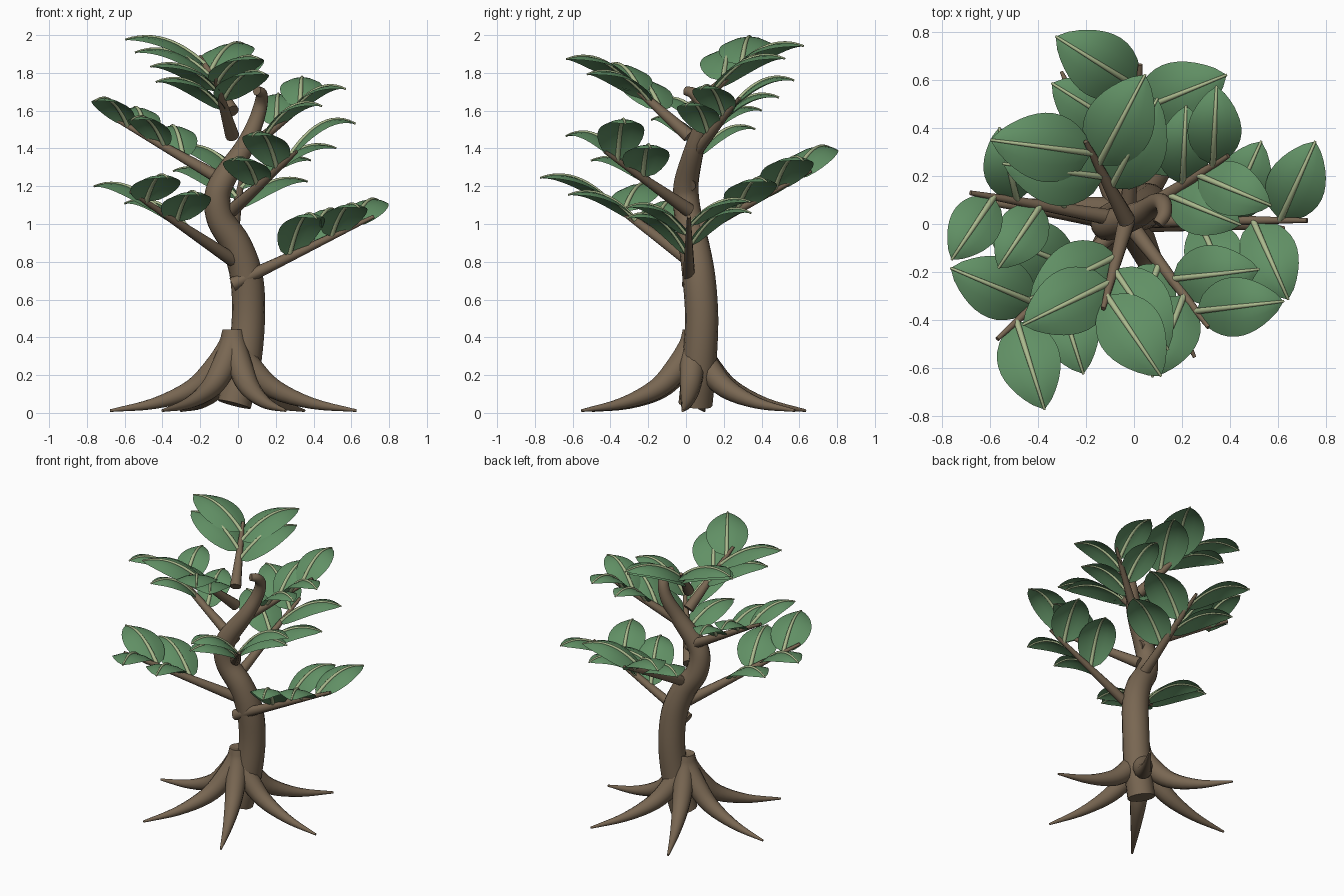
import bpy, bmesh, math
from mathutils import Vector

cube = bpy.data.objects.get("Cube")
if cube:
    bpy.data.objects.remove(cube, do_unlink=True)


def material(name, rgb):
    m = bpy.data.materials.new(name)
    m.use_nodes = True
    m.diffuse_color = (*rgb, 1)
    bsdf = m.node_tree.nodes["Principled BSDF"]
    bsdf.inputs["Base Color"].default_value = (*rgb, 1)
    bsdf.inputs["Roughness"].default_value = 0.8
    return m


bark = material("brown bark", (0.19, 0.135, 0.085))
leaf_green = material("leaf green", (0.12, 0.28, 0.13))
vein_green = material("pale vein green", (0.41, 0.49, 0.27))


def finish(bm, name, mats):
    mesh = bpy.data.meshes.new(name)
    bm.to_mesh(mesh)
    bm.free()
    obj = bpy.data.objects.new(name, mesh)
    bpy.context.collection.objects.link(obj)
    for m in mats:
        mesh.materials.append(m)
    bpy.ops.object.select_all(action="DESELECT")
    obj.select_set(True)
    bpy.context.view_layer.objects.active = obj
    bpy.ops.object.shade_smooth_by_angle(angle=math.radians(50))
    return obj


def smooth_path(points, steps):
    """Catmull-Rom through (x, y, z, radius) points."""
    p = [Vector(q) for q in points]
    p = [2 * p[0] - p[1]] + p + [2 * p[-1] - p[-2]]
    out = []
    for a, b, c, d in zip(p, p[1:], p[2:], p[3:]):
        for i in range(steps):
            t = i / steps
            out.append(0.5 * (2 * b + (c - a) * t + (2 * a - 5 * b + 4 * c - d) * t * t
                              + (3 * b - a - 3 * c + d) * t ** 3))
    return out + [p[-2]]


def tube(bm, path, sides, mat=0):
    """Loft round rings along a path of (x, y, z, radius)."""
    pos = [q.to_3d() for q in path]
    rings, axis = [], None
    for i, c in enumerate(pos):
        new = (pos[min(i + 1, len(pos) - 1)] - pos[max(i - 1, 0)]).normalized()
        if axis is None:
            u = new.orthogonal().normalized()
        else:
            u = axis.rotation_difference(new) @ u
        axis = new
        v = axis.cross(u)
        angles = [math.tau * k / sides for k in range(sides)]
        rings.append([bm.verts.new(c + path[i][3] * (u * math.cos(a) + v * math.sin(a)))
                      for a in angles])
    faces = [bm.faces.new(rings[0][::-1]), bm.faces.new(rings[-1])]
    for r, s in zip(rings, rings[1:]):
        for k in range(sides):
            n = (k + 1) % sides
            faces.append(bm.faces.new((r[k], r[n], s[n], s[k])))
    for f in faces:
        f.material_index = mat


# Trunk: one winding tapered tube with a hooked tip
bm = bmesh.new()
tube(bm, smooth_path([
    (-.02, .05, .045, .09), (.03, .07, .25, .09), (.055, .083, .5, .088),
    (.045, .068, .72, .087), (-.01, .042, .89, .081), (-.09, .015, 1.02, .074),
    (-.11, 0, 1.14, .069), (-.075, .005, 1.24, .064), (.03, .045, 1.4, .052),
    (.09, .085, 1.53, .042), (.12, .085, 1.63, .036), (.125, .04, 1.69, .03),
    (.1, 0, 1.705, .024)], 5), 16)
finish(bm, "trunk", [bark])

# Roots: six flaring tapers around a shared crown
hub = Vector((-.025, .04, 0))
root_profile = [(0, .43, .06), (.022, .35, .063), (.1, .23, .066), (.22, .125, .053),
                (.42, .05, .03), (.655, .012, .007)]
for i in range(6):
    a = math.radians(60 * i - 5)
    bm = bmesh.new()
    tube(bm, smooth_path([(hub.x + d * math.cos(a), hub.y + d * math.sin(a), z, r)
                          for d, z, r in root_profile], 4), 12)
    finish(bm, f"root_{i + 1}", [bark])


def leaf(name, base, heading, length, lift):
    """Arched oval blade with drooping edges and a raised midrib."""
    bm = bmesh.new()
    out = Vector((math.cos(heading), math.sin(heading), 0))
    side = Vector((-out.y, out.x, 0))

    def spine(t):
        return base + length * (out * t + Vector((0, 0, lift * (1.15 * t - .77 * t * t))))

    n, rows = 12, []
    for i in range(n + 1):
        t = i / n
        half = .34 * length * max(math.sin(math.pi * t ** .82), 0) ** .75
        row = []
        for s in (-1, -.5, 0, .5, 1):
            drop = Vector((0, 0, -.28 * half * s * s))
            row.append(bm.verts.new(spine(t) + side * half * s + drop))
        rows.append(row)
    for r, q in zip(rows, rows[1:]):
        for k in range(4):
            bm.faces.new((r[k], q[k], q[k + 1], r[k + 1]))
    bmesh.ops.remove_doubles(bm, verts=bm.verts[:], dist=1e-5)
    bmesh.ops.recalc_face_normals(bm, faces=bm.faces[:])
    if sum(f.normal.z for f in bm.faces) < 0:
        bmesh.ops.reverse_faces(bm, faces=bm.faces[:])
    rib = [Vector((*spine(i / n), .0135 - .008 * i / n)) for i in range(n + 1)]
    tube(bm, rib, 10, 1)
    finish(bm, name, [leaf_green, vein_green])


# Branches spiral up the trunk:
# (reach, rise, inner leaf lift, outer leaf lift, leaf turn, leaf length)
branches = [
    (.75, .36, 1.5, .95, 66, .36), (.73, .36, 1.05, .87, 65, .385),
    (.65, .34, .95, 1.05, 63, .405), (.56, .31, 1, 1.4, 59, .365),
    (.66, .37, 1.25, 1.1, 66, .315), (.5, .33, 1.25, 1.15, 55, .33),
    (.38, .33, 1, .82, 49, .405), (.37, .29, 1, .82, 55, .425)]
for i, (reach, rise, inner, outer, turn, length) in enumerate(branches):
    a = math.radians(-137.5 * i)
    start = Vector((-.03, .015, .68 + .131 * i))
    span = Vector((reach * math.cos(a), reach * math.sin(a), rise))
    bm = bmesh.new()
    tube(bm, [Vector((*(start + span * t), .037 - .027 * t)) for t in (0, .25, .5, .75, 1)], 10)
    finish(bm, f"branch_{i + 1}", [bark])
    # Four leaves alternate from side to side
    for j in range(4):
        swing = math.radians(turn if j % 2 else -turn)
        leaf(f"leaf_{i + 1}_{j + 1}", start + span * (.4 + .15 * j), a + swing,
             length, inner + (outer - inner) * j / 3)
